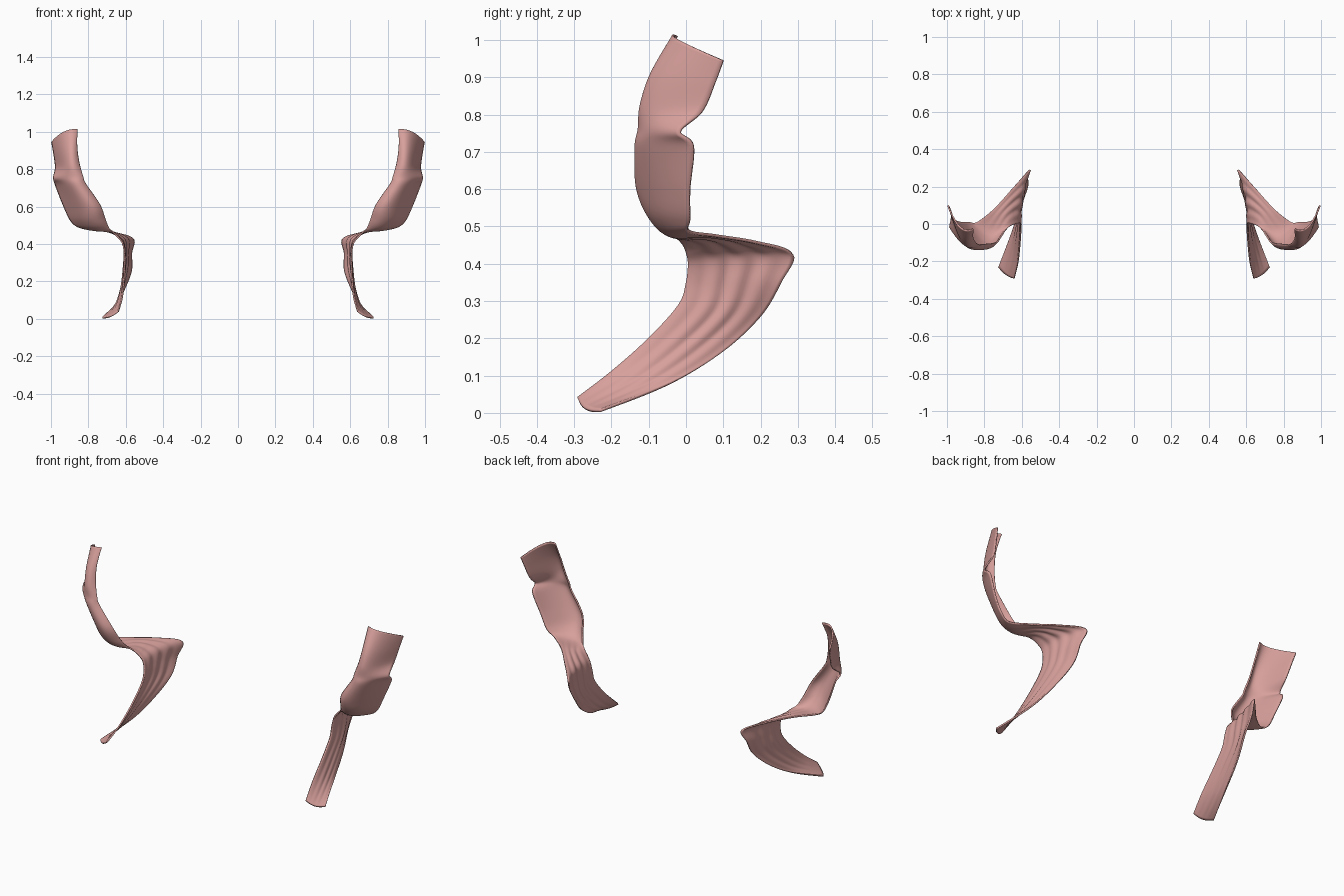
import bpy
import bmesh
import math
from mathutils import Vector

cube = bpy.data.objects.get("Cube")
if cube:
    bpy.data.objects.remove(cube, do_unlink=True)

# Three rails that run down the ribbon, from the top rim to the lower tip
front_rail = [
    (.86, -.025, 1.012), (.862, -.07, .92), (.85, -.095, .83), (.83, -.11, .76),
    (.815, -.11, .72), (.74, -.1, .61), (.71, -.065, .53), (.69, -.035, .485),
    (.66, -.01, .455), (.635, 0, .43), (.615, .005, .4), (.605, 0, .35),
    (.605, -.02, .29), (.61, -.1, .2), (.62, -.2, .11), (.64, -.29, .04)]
middle_rail = [
    (.93, -.015, .998), (.92, -.075, .9), (.91, -.105, .82), (.9, -.115, .76),
    (.885, -.12, .71), (.82, -.12, .6), (.79, -.09, .52), (.755, -.04, .475),
    (.7, .05, .468), (.65, .1, .452), (.605, .13, .42), (.6, .12, .35),
    (.605, .09, .27), (.62, 0, .18), (.645, -.12, .09), (.685, -.27, .012)]
back_rail = [
    (.995, .1, .945), (.985, .08, .89), (.975, .045, .81), (.985, -.015, .755),
    (.975, .02, .715), (.93, .01, .6), (.89, .01, .52), (.84, .01, .487),
    (.75, .08, .475), (.65, .19, .457), (.56, .287, .425), (.57, .255, .35),
    (.57, .2, .26), (.605, .1, .165), (.65, -.04, .08), (.725, -.23, .006)]

STEPS = 8      # rows between two rail points
ACROSS = 28    # faces across the ribbon


def spline_point(rail, s):
    """Smooth point on a rail at the station number s."""
    i = min(int(s), len(rail) - 2)
    t = s - i
    p = [Vector(rail[max(0, min(k, len(rail) - 1))]) for k in range(i - 1, i + 3)]
    m1, m2 = (p[2] - p[0]) / 2, (p[3] - p[1]) / 2
    return (p[1] * (2 * t**3 - 3 * t**2 + 1) + m1 * (t**3 - 2 * t**2 + t)
            + p[2] * (3 * t**2 - 2 * t**3) + m2 * (t**3 - t**2))


def across_point(front, middle, back, u):
    """Curved cross-section through the three rails."""
    return (front * (1 - u) * (1 - 2 * u) + middle * 4 * u * (1 - u)
            + back * u * (2 * u - 1))


def fold_depth(s, u):
    """Lengthwise pleats that fade at the fold, the tip and both edges."""
    fade = max(0, math.sin(math.pi * (s - 7) / 8)) if s > 7 else 0
    return .004 * fade * math.sin(math.pi * u) * math.sin(math.tau * 4 * u)


# Loft the ribbon
bm = bmesh.new()
rows, depths = [], {}
row_count = (len(front_rail) - 1) * STEPS
for r in range(row_count + 1):
    s = r / STEPS
    rails = [spline_point(rail, s) for rail in (front_rail, middle_rail, back_rail)]
    row = []
    for c in range(ACROSS + 1):
        u = c / ACROSS
        v = bm.verts.new(across_point(*rails, u))
        depths[v] = fold_depth(s, u)
        row.append(v)
    rows.append(row)
for upper, lower in zip(rows, rows[1:]):
    for c in range(ACROSS):
        bm.faces.new((upper[c], lower[c], lower[c + 1], upper[c + 1]))

# Press in the pleats
bm.normal_update()
for v, depth in depths.items():
    v.co += v.normal * depth

mesh = bpy.data.meshes.new("draped_ribbons")
bm.to_mesh(mesh)
bm.free()
ribbons = bpy.data.objects.new("draped_ribbons", mesh)
bpy.context.collection.objects.link(ribbons)

# Thin cloth, mirrored to the other side
cloth = ribbons.modifiers.new("cloth_thickness", 'SOLIDIFY')
cloth.thickness = .008
cloth.offset = 0
mirror = ribbons.modifiers.new("other_side", 'MIRROR')
mirror.use_axis[0] = True

# Dusty pink
pink = bpy.data.materials.new("dusty_pink")
pink.use_nodes = True
colour = (.68, .35, .33, 1)
pink.diffuse_color = colour
pink.node_tree.nodes["Principled BSDF"].inputs["Base Color"].default_value = colour
mesh.materials.append(pink)

bpy.ops.object.select_all(action='DESELECT')
ribbons.select_set(True)
bpy.context.view_layer.objects.active = ribbons
bpy.ops.object.shade_smooth_by_angle(angle=math.radians(40))
